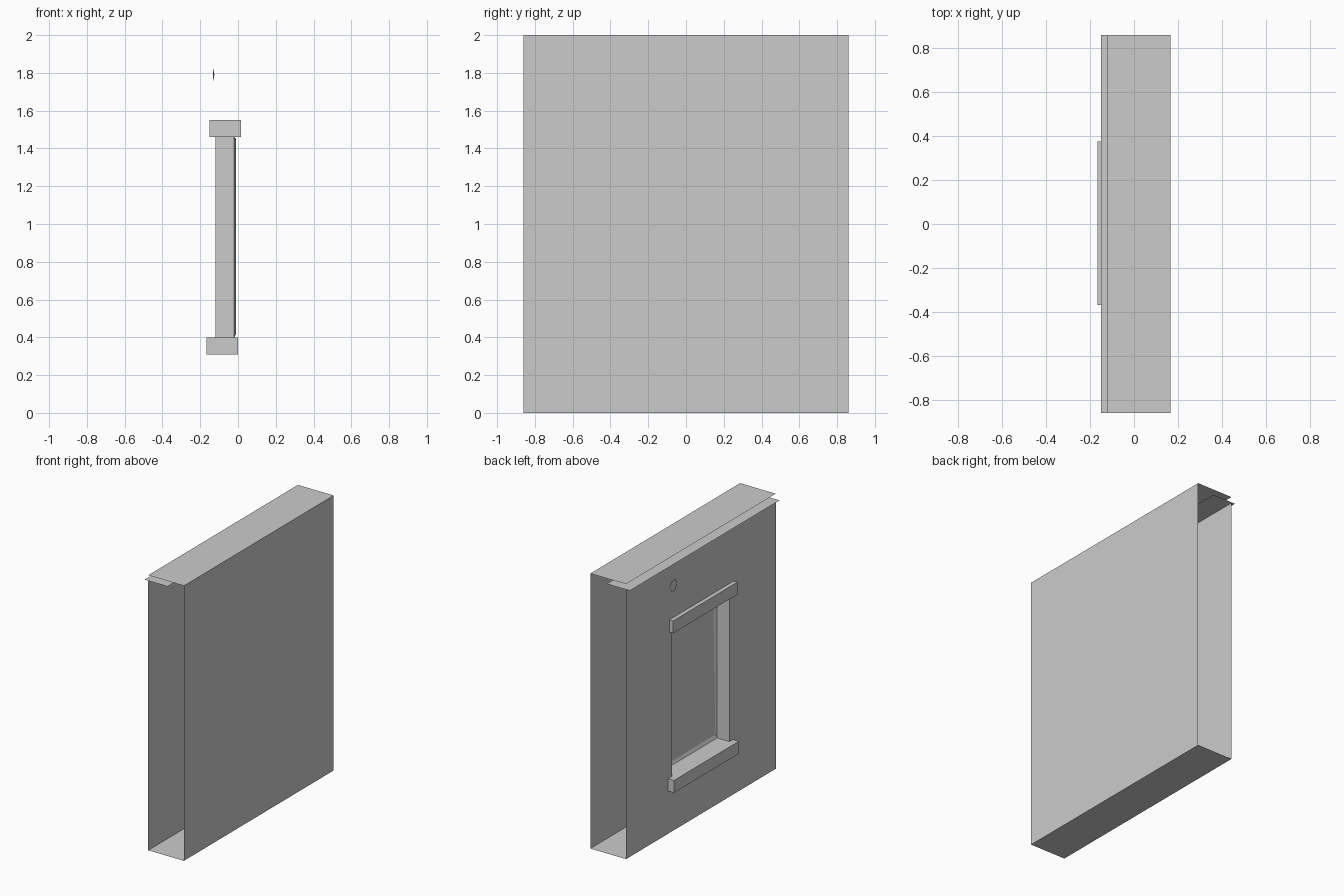
import bpy, math

if "Cube" in bpy.data.objects:
    bpy.data.objects.remove(bpy.data.objects["Cube"])

# Shared dimensions
FRONT, BACK, HALF = -0.12, 0.167, 0.86     # wall planes and half length
WIN_Y, WIN_LO, WIN_HI = 0.33, 0.40, 1.46   # window opening


def mesh(name, verts, faces):
    me = bpy.data.meshes.new(name)
    me.from_pydata(verts, [], faces)
    me.update()
    ob = bpy.data.objects.new(name, me)
    bpy.context.collection.objects.link(ob)
    return ob


def rect_x(x, y, z0, z1):
    """Upright rectangle loop facing -x."""
    return [(x, y, z0), (x, -y, z0), (x, -y, z1), (x, y, z1)]


def band(a, b, flip=False):
    """Quads joining two four-point loops stored one after the other."""
    return [(a + i, a + (i + 1) % 4, b + (i + 1) % 4, b + i) for i in range(4)]


def slab(name, x0, x1, z, up=True):
    """Flat horizontal sheet along the whole wall."""
    f = (0, 1, 2, 3) if up else (3, 2, 1, 0)
    return mesh(name, [(x0, -HALF, z), (x1, -HALF, z),
                       (x1, HALF, z), (x0, HALF, z)], [f])


def box(name, lo, hi):
    bpy.ops.mesh.primitive_cube_add(size=1)
    ob = bpy.context.object
    ob.name = name
    for v in ob.data.vertices:
        v.co = [l + (c + 0.5) * (h - l) for c, l, h in zip(v.co, lo, hi)]
    return ob


# Hollow wall shell, open at both ends
mesh("back_wall", rect_x(BACK, HALF, 0, 2), [(3, 2, 1, 0)])
slab("top_cap", FRONT, BACK, 2.0)
slab("lower_ledge", -0.15, 0.035, 1.96)
slab("floor", FRONT, BACK, 0.0, up=False)

# Front wall with window opening
mesh("front_wall",
     rect_x(FRONT, HALF, 0, 1.955) + rect_x(FRONT, WIN_Y, WIN_LO, WIN_HI),
     band(0, 4))

# Window recess: reveal, narrow bevel, slightly crooked pane
pane = [(-0.01, 0.32, 0.42), (-0.01, -0.322, 0.425),
        (-0.01, -0.298, 1.445), (-0.01, 0.315, 1.45)]
mesh("window_recess",
     rect_x(FRONT, WIN_Y, WIN_LO, WIN_HI)
     + rect_x(-0.02, WIN_Y, WIN_LO, WIN_HI) + pane,
     band(0, 4) + band(4, 8) + [(8, 9, 10, 11)])

# Lintel and sill
box("lintel", (-0.15, -0.378, WIN_HI), (0.015, 0.362, 1.55))
box("sill", (-0.167, -0.37, 0.31), (0.0, 0.376, WIN_LO))

# Small chip of plaster above the window
ring = [(-0.13 + 0.005 * math.cos(2 * a), 0.33 + 0.045 * math.cos(a),
         1.79 + 0.045 * math.sin(a))
        for a in (math.radians(-60 * i) for i in range(6))]
mesh("plaster_chip", ring, [tuple(range(6))])
